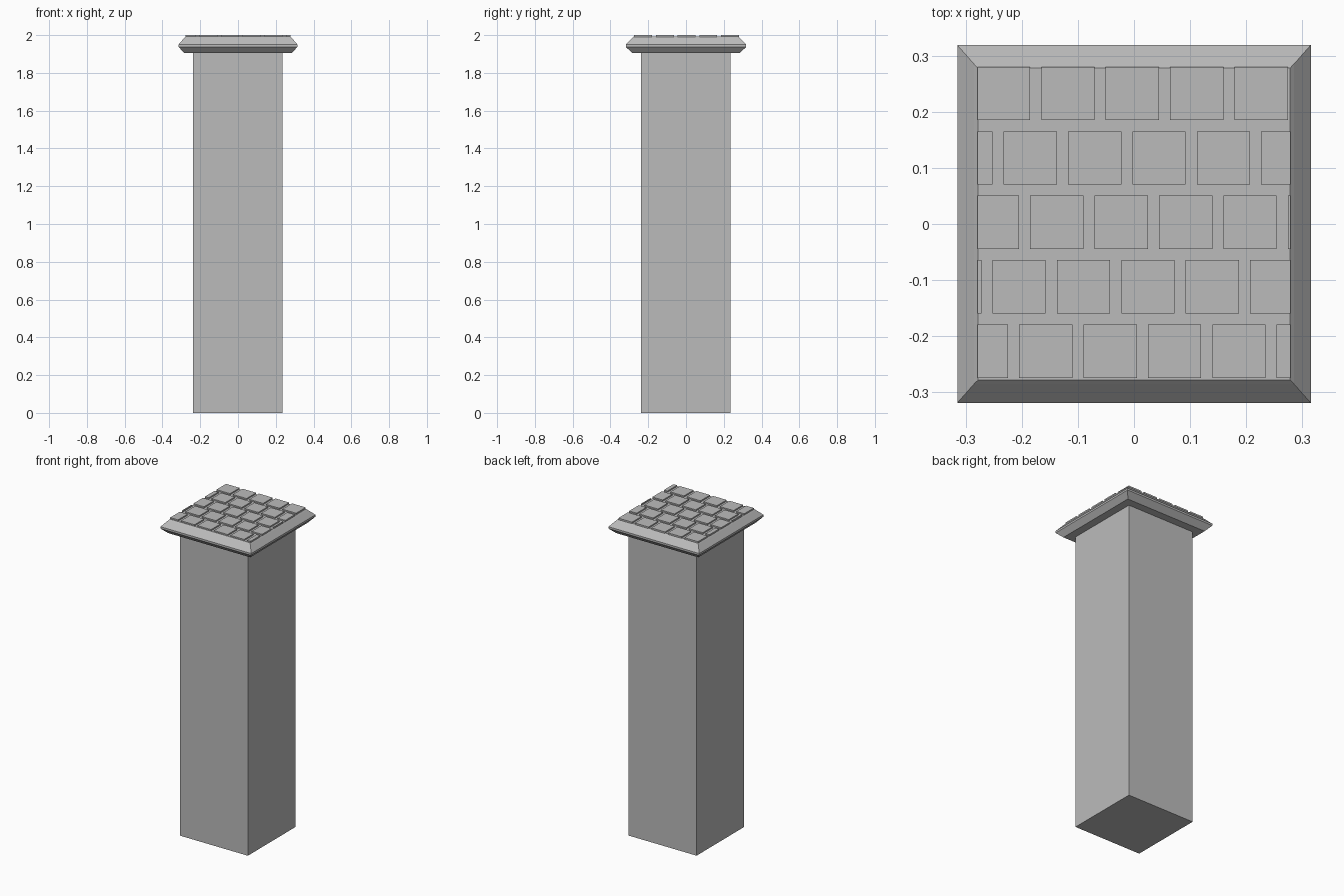
import bpy
import bmesh

cube = bpy.data.objects.get("Cube")
if cube:
    bpy.data.objects.remove(cube, do_unlink=True)

stone = bpy.data.materials.new("grey_stone")
stone.use_nodes = True
GREY = (0.5, 0.5, 0.5, 1)
stone.diffuse_color = GREY
stone.node_tree.nodes["Principled BSDF"].inputs["Base Color"].default_value = GREY


def finish(name, bm):
    bmesh.ops.recalc_face_normals(bm, faces=bm.faces)
    mesh = bpy.data.meshes.new(name)
    bm.to_mesh(mesh)
    bm.free()
    mesh.materials.append(stone)
    obj = bpy.data.objects.new(name, mesh)
    bpy.context.collection.objects.link(obj)
    return obj


def add_box(bm, x0, x1, y0, y1, z0, z1):
    verts = bmesh.ops.create_cube(bm, size=1)["verts"]
    for v in verts:
        v.co.x = x1 if v.co.x > 0 else x0
        v.co.y = y1 if v.co.y > 0 else y0
        v.co.z = z1 if v.co.z > 0 else z0


# Square shaft
bm = bmesh.new()
add_box(bm, -0.238, 0.235, -0.238, 0.235, 0, 1.91)
finish("shaft", bm)

# Moulded cap: each ring has three points per corner, so corners are square facets
INNER_X, INNER_Y = 0.285, 0.285
SIGNS = [(1, 1), (-1, 1), (-1, -1), (1, -1)]
profile = [(0, 1.905), (0.03, 1.938), (0.03, 1.95), (0, 1.985), (-0.007, 1.992)]
bm = bmesh.new()
rings = []
for out, z in profile:
    ox, oy = INNER_X + out, INNER_Y + (out * 1.13 if out > 0 else out)
    ix, iy = min(ox, INNER_X), min(oy, INNER_Y)
    ring = []
    for sx, sy in SIGNS:
        pts = [(ox, iy), (ox, oy), (ix, oy)]
        if sx * sy < 0:
            pts.reverse()
        ring += [bm.verts.new((sx * x, sy * y, z)) for x, y in pts]
    rings.append(ring)
for low, high in zip(rings, rings[1:]):
    for i in range(len(low)):
        j = (i + 1) % len(low)
        bm.faces.new((low[i], low[j], high[j], high[i]))
bm.faces.new(rings[0])
bm.faces.new(rings[-1])
bmesh.ops.remove_doubles(bm, verts=bm.verts, dist=0.0005)
finish("cap_moulding", bm)

# Staggered paving blocks, trimmed at the cap edges
PITCH, SIZE, EDGE = 0.1148, 0.095, 0.279
bm = bmesh.new()
for row in range(5):
    top = 0.28 - row * PITCH
    start = -0.28 + (row * 0.0475) % PITCH - PITCH
    for col in range(7):
        x0 = max(start + col * PITCH, -EDGE)
        x1 = min(start + col * PITCH + SIZE, EDGE)
        if x1 - x0 > 0.003:
            add_box(bm, x0, x1, top - SIZE, top, 1.985, 2.0)
finish("paving_blocks", bm)
